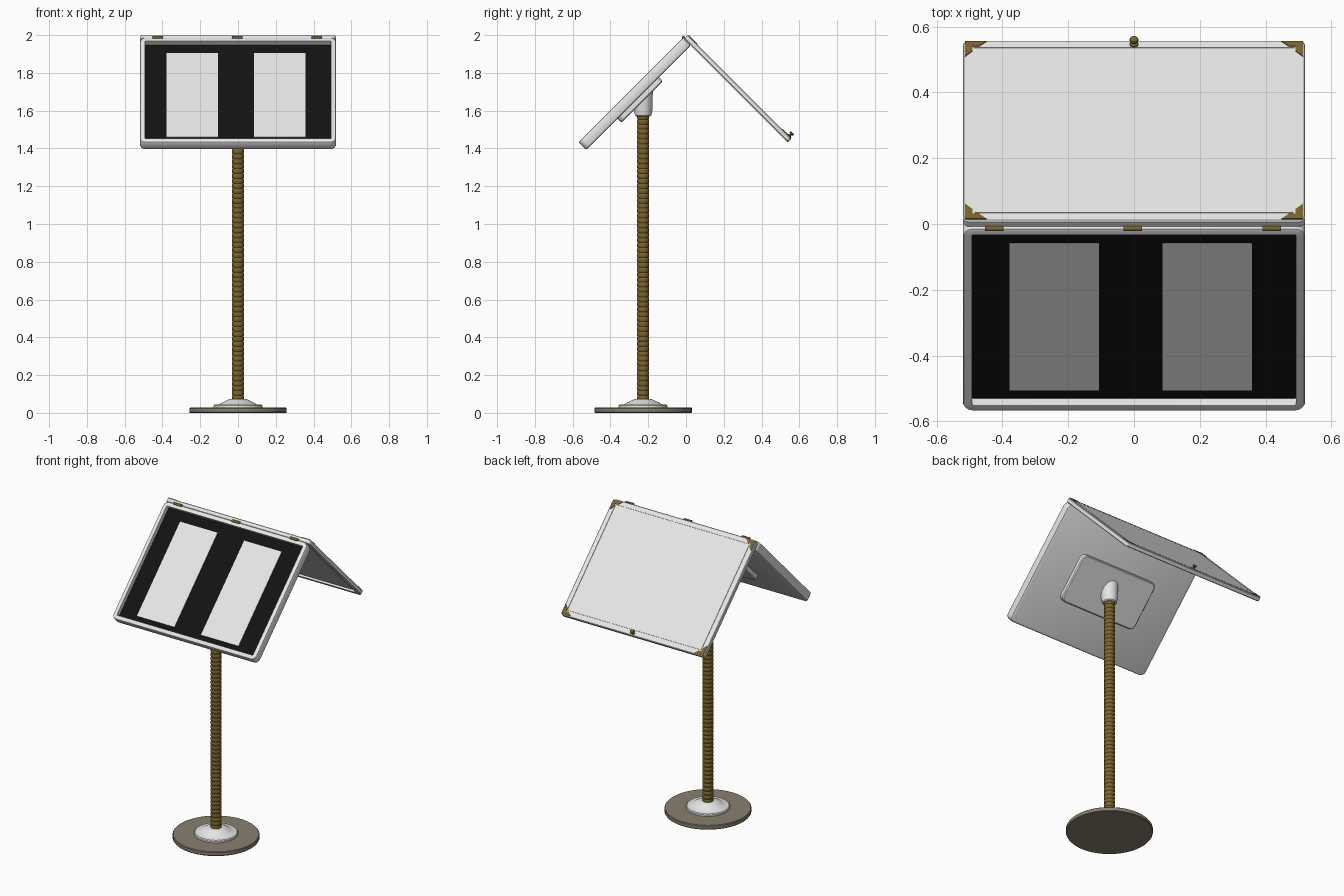
import bpy, bmesh
from math import cos, sin, pi, radians
from mathutils import Matrix, Vector

old = bpy.data.objects.get("Cube")
if old:
    bpy.data.objects.remove(old, do_unlink=True)


def material(name, rgb):
    m = bpy.data.materials.new(name)
    m.use_nodes = True
    m.diffuse_color = (*rgb, 1)
    m.node_tree.nodes["Principled BSDF"].inputs["Base Color"].default_value = (*rgb, 1)
    return m


WHITE = material("off_white", (0.8, 0.8, 0.8))
BLACK = material("black_board", (0.006, 0.006, 0.006))
BRASS = material("dark_brass", (0.2, 0.13, 0.025))
STONE = material("olive_grey", (0.25, 0.22, 0.16))


def finish(name, bm, mats, location=(0, 0, 0), tilt=0):
    """Make an object; location is given in the tilted frame."""
    bmesh.ops.recalc_face_normals(bm, faces=bm.faces)
    mesh = bpy.data.meshes.new(name)
    bm.to_mesh(mesh)
    bm.free()
    for m in mats:
        mesh.materials.append(m)
    ob = bpy.data.objects.new(name, mesh)
    bpy.context.collection.objects.link(ob)
    ob.rotation_euler.x = radians(tilt)
    ob.location = Matrix.Rotation(radians(tilt), 3, 'X') @ Vector(location)
    bpy.ops.object.select_all(action='DESELECT')
    ob.select_set(True)
    bpy.context.view_layer.objects.active = ob
    bpy.ops.object.shade_smooth_by_angle(angle=radians(35))
    return ob


def loft(rings):
    """Bridge equal rings of points and cap both ends."""
    bm = bmesh.new()
    loops = [[bm.verts.new(p) for p in ring] for ring in rings]
    n = len(loops[0])
    for a, b in zip(loops, loops[1:]):
        for i in range(n):
            j = (i + 1) % n
            bm.faces.new((a[i], a[j], b[j], b[i]))
    bm.faces.new(loops[0][::-1])
    bm.faces.new(loops[-1])
    return bm


def circle(r, z, n=48):
    return [(r * cos(2 * pi * i / n), r * sin(2 * pi * i / n), z) for i in range(n)]


def rounded(hw, hh, radius, inset, z, seg=5):
    r = max(radius - inset, 0.002)
    cx, cy = hw - inset - r, hh - inset - r
    pts = []
    for q, (sx, sy) in enumerate([(1, 1), (-1, 1), (-1, -1), (1, -1)]):
        for k in range(seg + 1):
            a = (q + k / seg) * pi / 2
            pts.append((sx * cx + r * cos(a), sy * cy + r * sin(a), z))
    return pts


def panel(hw, hh, radius, profile):
    return loft([rounded(hw, hh, radius, i, z) for i, z in profile])


def lathe(profile, n=48):
    return loft([circle(r, z, n) for r, z in profile])


POLE_Y = -0.227
CASE, LID = 45, -45

# Weighted foot and flange
finish("base_disc", lathe([(0.255, 0), (0.258, 0.004), (0.258, 0.024), (0.254, 0.028)], 64),
       [STONE], (0, POLE_Y, 0))
finish("base_flange", lathe([(0.13, 0.026), (0.13, 0.038), (0.125, 0.043), (0.1, 0.045),
                             (0.085, 0.054), (0.06, 0.066), (0.045, 0.073), (0.03, 0.073)]),
       [WHITE], (0, POLE_Y, 0))

# Ribbed pole
ribs, low, high = 58, 0.065, 1.58
step = (high - low) / ribs
profile = []
for i in range(ribs):
    z = low + i * step
    profile += [(0.029, z), (0.032, z + step * 0.2), (0.032, z + step * 0.8)]
profile.append((0.029, high))
finish("ribbed_pole", lathe(profile, 24), [BRASS], (0, POLE_Y, 0))

# Collar whose top is cut along the tilted back
bm = lathe([(0.036, 1.57), (0.043, 1.575), (0.049, 1.6), (0.052, 1.7)])
for v in bm.verts:
    if v.co.z > 1.65:
        v.co.z = v.co.y + POLE_Y + 1.9
finish("pole_collar", bm, [WHITE], (0, POLE_Y, 0))

# Mounting plate behind the case
finish("mounting_plate", panel(0.28, 0.155, 0.035, [(0.006, 0), (0, 0.006), (0, 0.034)]),
       [WHITE], (0, 1.0, 1.327), CASE)

# Shallow display case with black floor
t = 0.058
bm = panel(0.52, 0.393, 0.032, [(0.01, 0), (0.003, 0.003), (0, 0.01), (0, t - 0.008),
                                (0.003, t - 0.002), (0.008, t), (0.027, t), (0.027, t - 0.029)])
bm.faces.ensure_lookup_table()
bm.faces[-1].material_index = 1
finish("display_case", bm, [WHITE, BLACK], (0, 1.003, 1.358), CASE)

# Two sheets pinned to the floor
for name, x in (("right_sheet", -0.242), ("left_sheet", 0.222)):
    finish(name, panel(0.136, 0.316, 0.002, [(0, 0), (0, 0.003)]),
           [WHITE], (x, 0.99, 1.387), CASE)

# Open lid: hollow inside, grooved panel outside
t = 0.028
finish("lid", panel(0.52, 0.389, 0.02, [(0.03, 0.012), (0.03, 0), (0.004, 0), (0, 0.004),
                                        (0, t - 0.004), (0.004, t), (0.032, t), (0.032, t - 0.003),
                                        (0.037, t - 0.003), (0.037, t)]),
       [WHITE], (0, -1.02, 1.394), LID)

# Brass corner brackets on the lid
bracket = [(0, 0), (0.065, 0), (0.042, 0.022), (0.022, 0.022), (0.022, 0.042), (0, 0.065)]
for sx, side in ((1, "left"), (-1, "right")):
    for sy, end in ((1, "lower"), (-1, "upper")):
        rings = [[(sx * (0.513 - x), sy * (0.382 - y), z) for x, y in bracket] for z in (0, 0.004)]
        finish(f"{end}_{side}_corner_bracket", loft(rings), [BRASS], (0, -1.02, 1.394 + t - 0.001), LID)

# Lid knob
finish("lid_knob", lathe([(0.013, 0), (0.013, 0.005), (0.006, 0.008), (0.006, 0.013),
                          (0.012, 0.016), (0.014, 0.02), (0.012, 0.025), (0.005, 0.027)], 24),
       [BRASS], (0, -0.65, 1.394 + t - 0.001), LID)

# Hinge barrels
for name, x in (("right_hinge", -0.425), ("middle_hinge", -0.004), ("left_hinge", 0.418)):
    bm = lathe([(0.008, -0.028), (0.008, 0.028)], 16)
    bmesh.ops.rotate(bm, verts=bm.verts, matrix=Matrix.Rotation(pi / 2, 3, 'Y'))
    finish(name, bm, [BRASS], (x, -0.014, 1.988))
